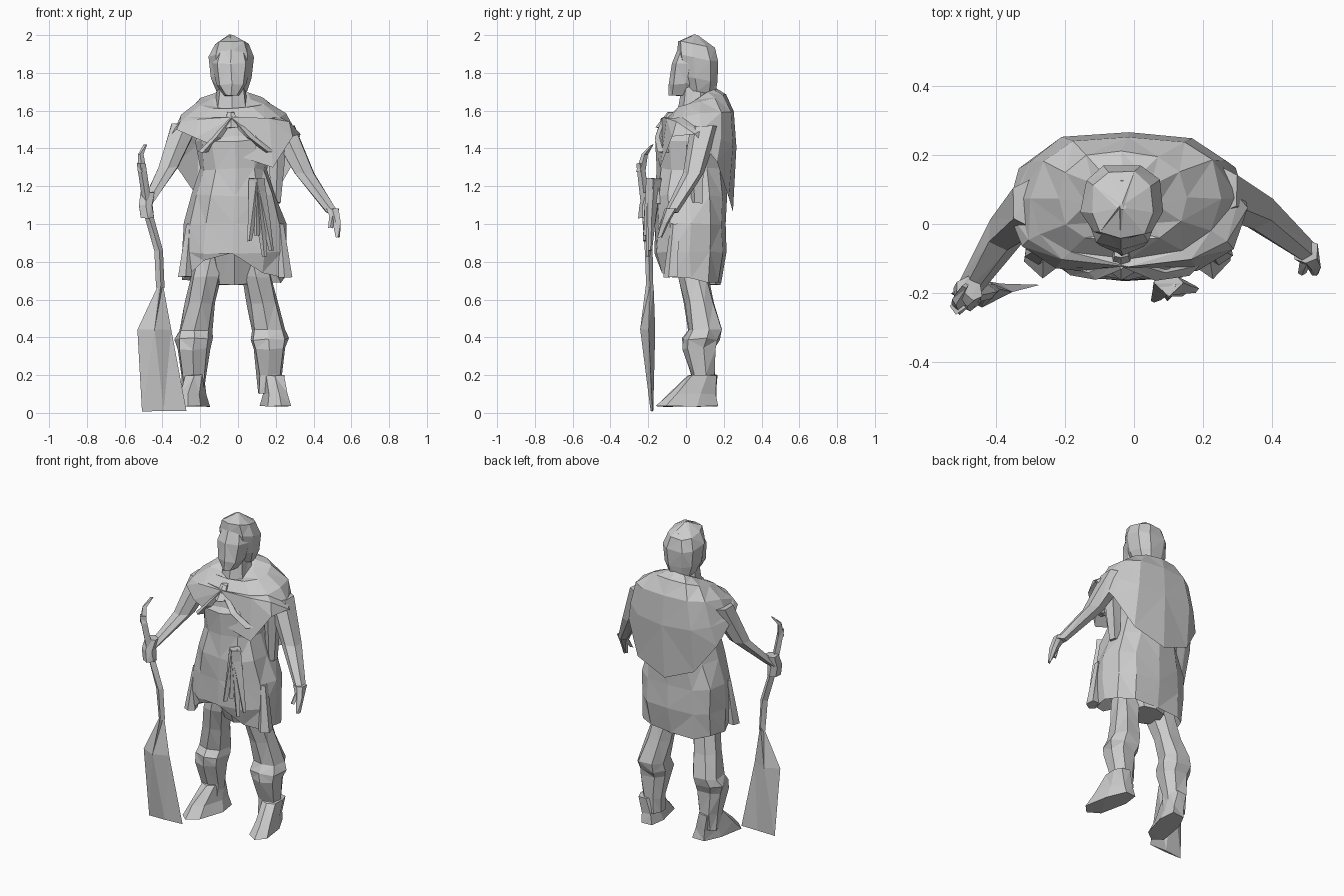
import bpy, bmesh, math, random
from math import sin, cos, tau
from mathutils import Vector

random.seed(4)
if "Cube" in bpy.data.objects:
    bpy.data.objects.remove(bpy.data.objects["Cube"])

stone = bpy.data.materials.new("plain grey")
stone.use_nodes = True
GREY = (.6, .6, .6, 1)
stone.diffuse_color = GREY
stone.node_tree.nodes["Principled BSDF"].inputs["Base Color"].default_value = GREY


def boxy(value):
    """Push a sine or cosine outwards so that rings are slightly squared."""
    return math.copysign(abs(value) ** .8, value)


def ring(sides, centre, wide, deep, tilt=0, height=None, skew=0):
    """Oval from the front towards the left; height(angle) shapes a ragged rim."""
    points = []
    for step in range(sides):
        angle = tau * step / sides
        across, along = wide * boxy(sin(angle)), -deep * boxy(cos(angle))
        point = Vector(centre) + Vector((across + skew * along, along, tilt * along))
        if height:
            point.z = height(angle)
        points.append(point)
    return points


def loft(name, rings, jitter=.004, close_end=True):
    """Skin a stack of rings with flat triangles."""
    bm = bmesh.new()
    rows = []
    for points in rings:
        rows.append([])
        for point in points:
            shake = Vector([random.uniform(-jitter, jitter) for axis in "xyz"])
            rows[-1].append(bm.verts.new(point + shake))
    for lower, upper in zip(rows, rows[1:]):
        for k in range(len(lower)):
            bm.faces.new((lower[k - 1], lower[k], upper[k], upper[k - 1]))
    bm.faces.new(rows[0])
    if close_end:
        bm.faces.new(rows[-1])
    bmesh.ops.recalc_face_normals(bm, faces=bm.faces[:])
    bmesh.ops.triangulate(bm, faces=bm.faces[:])
    mesh = bpy.data.meshes.new(name)
    bm.to_mesh(mesh)
    bm.free()
    mesh.materials.append(stone)
    bpy.context.collection.objects.link(bpy.data.objects.new(name, mesh))


def stack(sides, x, y, levels, tilt=0, lean=0):
    """Rings over one spot; each level is (height, half width, half depth)."""
    base = levels[0][0]
    return [ring(sides, (x, y + lean * (z - base), z), wide, deep, tilt)
            for z, wide, deep in levels]


def limb(name, sides, start_radius, end_radius, *path):
    """Tapered limb along a few points."""
    rings = []
    for index, point in enumerate(path):
        share = index / (len(path) - 1)
        radius = start_radius + (end_radius - start_radius) * share
        rings.append(ring(sides, point, radius, radius))
    loft(name, rings)


MIDDLE = -.02
HEAD = -.035


def hem_height(angle):
    notch = max(0, cos(angle + .2)) ** 8
    return .71 + .03 * cos(angle) + .12 * notch


def cape_height(angle):
    front = cos(angle)
    flap = max(0, cos(angle - .5)) ** 8
    return 1.47 + .18 * front - .23 * front ** 2 - .15 * flap


# Head, hair and neck
loft("head", stack(8, HEAD, -.01, [(1.68, .04, .08), (1.74, .08, .09), (1.85, .1, .1),
                                   (1.95, .07, .08)], lean=.2))
loft("hair", stack(9, HEAD, .08, [(1.7, .08, .08), (1.77, .11, .095), (1.88, .12, .11),
                                  (1.95, .09, .1), (2, .01, .01)], tilt=-.2, lean=-.1))
limb("neck", 7, .1, .07, (HEAD, .05, 1.55), (HEAD, .05, 1.75))

# Tunic with a notched hem, closed underneath
tunic = stack(12, MIDDLE, .02, [(1.53, .18, .11), (1.44, .2, .18), (1.29, .18, .17),
                                (1.15, .22, .19), (1, .27, .19), (.85, .28, .19)])
tunic.append(ring(12, (MIDDLE, .02, 0), .27, .17, height=hem_height))
tunic.append(ring(12, (MIDDLE, .02, .84), .2, .13))
loft("tunic", tunic, jitter=.008)
limb("under_skirt", 8, .15, .1, (MIDDLE, .04, .9), (MIDDLE, .08, .68))
# Pulled-out hem corners at each side of the front
for side, reach in (("right", -.28), ("left", .25)):
    limb(side + "_hem_corner", 5, .02, .04, (reach * .9, -.06, 1), (reach, -.08, .72))

# Shoulder cape, long at the back with a flap on the left chest
cape = [ring(12, (HEAD, .06, 1.66), .1, .1, .6),
        ring(12, (HEAD, .08, 1.65), .19, .13, .3),
        ring(12, (MIDDLE, .08, 1.58), .28, .18, .1),
        ring(12, (MIDDLE, .07, 1.49), .32, .2, -.4),
        ring(12, (MIDDLE, .045, 0), .35, .2, height=cape_height)]
loft("cape", cape, jitter=.007, close_end=False)

# Knot at the throat with a fold running down to each side
knot = Vector((HEAD, -.11, 1.56))
limb("cape_knot", 6, .02, .04, knot + Vector((0, .03, .03)), knot - Vector((0, .01, .05)))
for side, reach in (("right", -.15), ("left", .2)):
    limb(side + "_fold", 4, .02, .03, knot, knot + Vector((reach / 2, -.03, -.1)),
         knot + Vector((reach, -.01, -.18)))

# Arms reaching down and forward
limb("right_arm", 6, .08, .03, (-.28, .06, 1.53), (-.37, -.02, 1.3), (-.48, -.19, 1.11))
limb("right_hand", 6, .04, .04, (-.48, -.19, 1.17), (-.49, -.21, 1.1), (-.48, -.21, 1.03))
limb("left_arm", 6, .08, .035, (.23, .1, 1.52), (.35, .04, 1.27), (.5, -.08, 1.06))
limb("left_hand", 6, .035, .01, (.5, -.08, 1.08), (.52, -.11, 1.01), (.53, -.14, .93))
limb("left_thumb", 4, .02, .01, (.5, -.1, 1.04), (.49, -.14, .98))

# Legs with bulging knee wraps, then turned-out wedge boots, on both sides
leg_levels = [(.85, .04, .08), (.72, .04, .08), (.58, .07, .08), (.44, .1, .09),
              (.39, .08, .1), (.34, .07, .09), (.2, .09, .065), (.1, .09, .06)]
for side, sign in (("right", -1), ("left", 1)):
    leg = []
    for z, y, radius in leg_levels:
        x = sign * (.2 - .2 * max(0, z - .4)) - .035
        leg.append(ring(7, (x, y, z), radius, radius))
    loft(side + "_leg", leg, jitter=.007)
    foot_x = sign * .215 - .02
    loft(side + "_boot", [ring(7, (foot_x, .09, .2), .055, .08),
                          ring(7, (foot_x, .04, .1), .06, .13, skew=-.2 * sign),
                          ring(7, (foot_x, .01, .035), .075, .17, skew=-.2 * sign)])

# Belt knot and cloth tassels hanging at the front left
belt = Vector((.1, -.17, 1.24))
limb("belt_knot", 5, .02, .045, belt, belt - Vector((0, 0, .13)))
for index, length in enumerate((.33, .3, .41, .38)):
    spread = Vector((.04 * index - .04, .01 * index - .05, -length))
    limb("belt_tassel", 4, .04, .012, belt, belt + spread / 2, belt + spread)
# Loose strap at the left hip
limb("hip_strap", 5, .05, .03, (.21, .05, 1.42), (.2, .06, 1.11))

# Wooden staff with a hooked top and a broad flat blade
limb("staff_hook", 4, .01, .025, (-.49, -.18, 1.42), (-.515, -.22, 1.37),
     (-.51, -.24, 1.28))
limb("staff_shaft", 4, .025, .02, (-.515, -.24, 1.32), (-.47, -.21, 1.04),
     (-.42, -.2, .86), (-.41, -.19, .66))
loft("staff_blade", [ring(4, (-.41, -.19, .68), .015, .02),
                     ring(4, (-.445, -.2, .44), .09, .04),
                     ring(4, (-.39, -.18, .01), .12, .01)])
